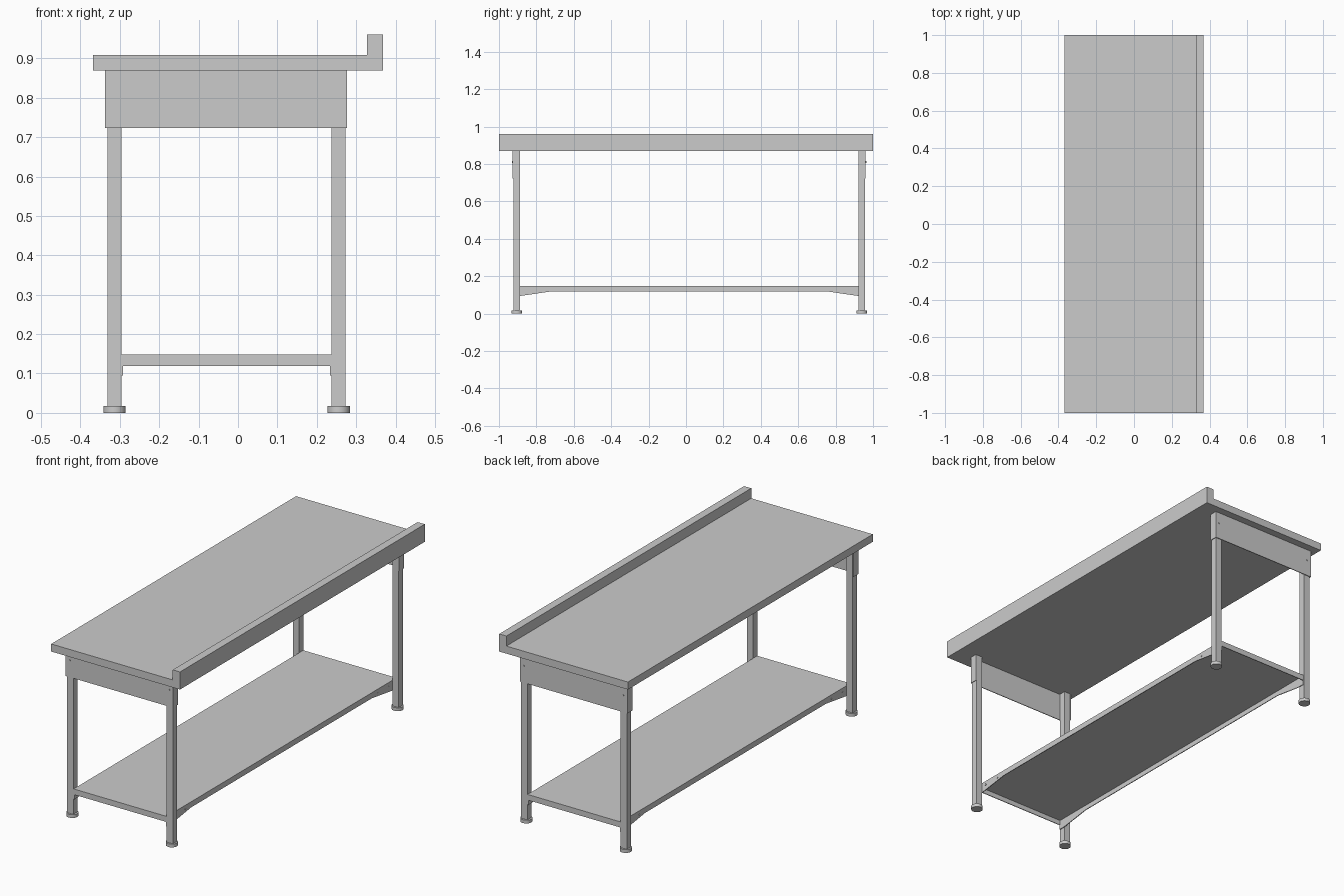
import bpy, bmesh
from mathutils import Matrix

if "Cube" in bpy.data.objects:
    bpy.data.objects.remove(bpy.data.objects["Cube"])

YC = 0.017                 # the frame sits slightly off centre under the top
LEG = 0.036
LEG_X = {"left": -0.3135, "right": 0.2555}
LEG_Y = {"front": YC - 0.922, "back": YC + 0.922}
T = 0.004                  # sheet thickness


def finish(name, bm):
    bmesh.ops.recalc_face_normals(bm, faces=bm.faces)
    me = bpy.data.meshes.new(name)
    bm.to_mesh(me)
    bm.free()
    ob = bpy.data.objects.new(name, me)
    bpy.context.collection.objects.link(ob)
    return ob


def add_box(bm, x0, x1, y0, y1, z0, z1):
    m = Matrix.Translation(((x0 + x1) / 2, (y0 + y1) / 2, (z0 + z1) / 2))
    m = m @ Matrix.Diagonal((x1 - x0, abs(y1 - y0), z1 - z0, 1))
    bmesh.ops.create_cube(bm, size=1, matrix=m)


def add_prism(bm, pts, vec):
    face = bm.faces.new([bm.verts.new(p) for p in pts])
    ext = bmesh.ops.extrude_face_region(bm, geom=[face])["geom"]
    verts = [v for v in ext if isinstance(v, bmesh.types.BMVert)]
    bmesh.ops.translate(bm, verts=verts, vec=vec)


def cylinder(name, loc, r, depth, axis="Z", sides=32):
    bm = bmesh.new()
    rot = {"Z": Matrix(), "X": Matrix.Rotation(1.5707963, 4, "Y"),
           "Y": Matrix.Rotation(1.5707963, 4, "X")}[axis]
    bmesh.ops.create_cone(bm, cap_ends=True, segments=sides, radius1=r, radius2=r,
                          depth=depth, matrix=Matrix.Translation(loc) @ rot)
    ob = finish(name, bm)
    bpy.context.view_layer.objects.active = ob
    ob.select_set(True)
    bpy.ops.object.shade_smooth_by_angle()
    ob.select_set(False)
    return ob


# worktop with raised rear lip, one extruded profile
bm = bmesh.new()
profile = [(-0.368, 0.869), (0.368, 0.869), (0.368, 0.96),
           (0.327, 0.96), (0.327, 0.908), (-0.368, 0.908)]
add_prism(bm, [(x, -1, z) for x, z in profile], (0, 2, 0))
finish("worktop", bm)

# legs and round feet
for end, y in LEG_Y.items():
    for side, x in LEG_X.items():
        h = LEG / 2
        bm = bmesh.new()
        add_box(bm, x - h, x + h, y - h, y + h, 0.014, 0.869)
        finish(f"{end}_{side}_leg", bm)
        cylinder(f"{end}_{side}_foot", (x, y, 0.0085), 0.0285, 0.017)

# end aprons: folded sheet wrapping the outside of each leg pair
for end, y in LEG_Y.items():
    s = -1 if end == "front" else 1
    x0, x1 = -0.338, 0.277
    outer, inner = y + s * (LEG / 2 + T), y - s * LEG / 2
    face = outer - s * T
    outline = [(x0, inner), (x0, outer), (x1, outer), (x1, inner),
               (x1 - T, inner), (x1 - T, face), (x0 + T, face), (x0 + T, inner)]
    bm = bmesh.new()
    add_prism(bm, [(x, yy, 0.723) for x, yy in outline], (0, 0, 0.146))
    finish(f"{end}_apron", bm)
    for side, x in LEG_X.items():
        cylinder(f"{end}_{side}_apron_bolt", (x, outer + s * 0.001, 0.81),
                 0.005, 0.004, "Y", 12)

# lower shelf: open tray with deeper gussets at the ends of the long flanges
sx0, sx1 = -0.2955, 0.2375
sy0, sy1 = YC - 0.938, YC + 0.938
top, low, deep = 0.148, 0.119, 0.095
bm = bmesh.new()
add_box(bm, sx0, sx1, sy0, sy1, top - T, top)
add_box(bm, sx0, sx1, sy0, sy0 + T, low, top)
add_box(bm, sx0, sx1, sy1 - T, sy1, low, top)
side_profile = [(sy0, top), (sy0, deep), (sy0 + 0.036, deep), (sy0 + 0.2, low),
                (sy1 - 0.2, low), (sy1 - 0.036, deep), (sy1, deep), (sy1, top)]
for x in (sx0, sx1 - T):
    add_prism(bm, [(x, y, z) for y, z in side_profile], (T, 0, 0))
finish("lower_shelf", bm)

# small bolts on the shelf gussets
for side, x in (("left", sx0), ("right", sx1)):
    for end, s in (("front", -1), ("back", 1)):
        for i, d in enumerate((0.875, 0.785)):
            cylinder(f"{end}_{side}_shelf_bolt_{i + 1}", (x, YC + s * d, 0.127),
                     0.004, 0.005, "X", 12)
